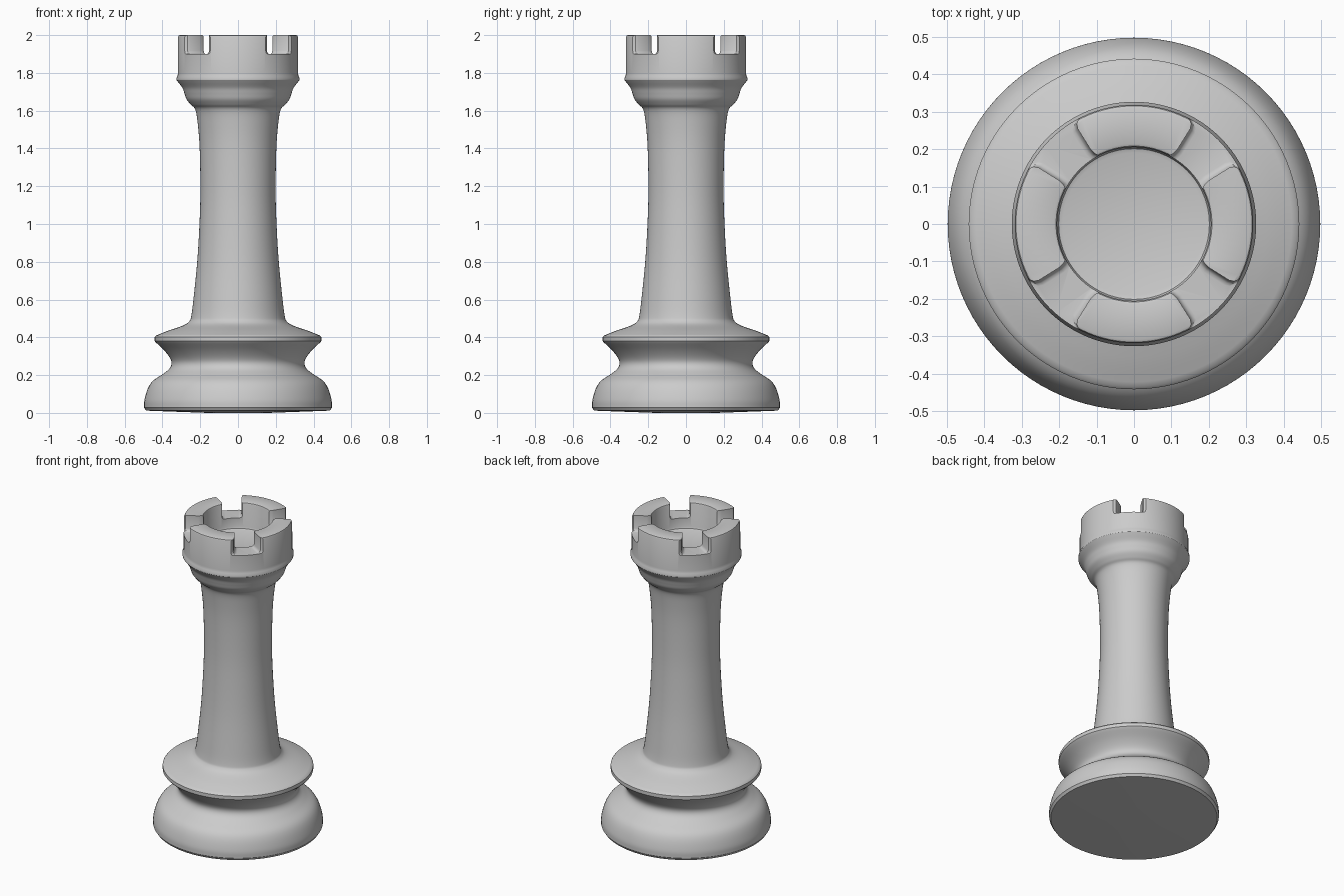
import bpy, bmesh, math
from mathutils import Vector

if "Cube" in bpy.data.objects:
    bpy.data.objects.remove(bpy.data.objects["Cube"], do_unlink=True)

SEGMENTS = 96

# Single matte grey
grey = bpy.data.materials.new("matte grey")
grey.use_nodes = True
COLOUR = (0.6, 0.6, 0.6, 1)
grey.diffuse_color = COLOUR
bsdf = grey.node_tree.nodes["Principled BSDF"]
bsdf.inputs["Base Color"].default_value = COLOUR
bsdf.inputs["Roughness"].default_value = 0.6


def smooth_curve(points, steps=5):
    """Catmull-Rom curve through (radius, height) points."""
    p = [Vector(q) for q in points]
    p = [2 * p[0] - p[1]] + p + [2 * p[-1] - p[-2]]
    out = []
    for a, b, c, d in zip(p, p[1:], p[2:], p[3:]):
        for i in range(steps):
            t = i / steps
            out.append(0.5 * (2 * b + (c - a) * t + (2 * a - 5 * b + 4 * c - d) * t ** 2
                              + (3 * b - a - 3 * c + d) * t ** 3))
    return [tuple(q) for q in out] + [tuple(points[-1])]


def make_object(name, bm):
    bmesh.ops.recalc_face_normals(bm, faces=bm.faces)
    mesh = bpy.data.meshes.new(name)
    bm.to_mesh(mesh)
    bm.free()
    mesh.materials.append(grey)
    ob = bpy.data.objects.new(name, mesh)
    bpy.context.collection.objects.link(ob)
    return ob


def lathe(name, profile):
    """Turn a (radius, height) profile about the z axis."""
    bm = bmesh.new()
    verts = [bm.verts.new((r, 0, z)) for r, z in profile]
    edges = [bm.edges.new(pair) for pair in zip(verts, verts[1:])]
    bmesh.ops.spin(bm, geom=verts + edges, cent=(0, 0, 0), axis=(0, 0, 1),
                   angle=2 * math.pi, steps=SEGMENTS, use_merge=True)
    bmesh.ops.remove_doubles(bm, verts=bm.verts, dist=1e-5)
    return make_object(name, bm)


def select_only(ob):
    bpy.ops.object.select_all(action="DESELECT")
    ob.select_set(True)
    bpy.context.view_layer.objects.active = ob


# Foot: rounded cushion, waist and flared rim
foot = lathe("foot", [(0, 0), (0.16, 0), (0.487, 0.012), (0.494, 0.024)]
             + smooth_curve([(0.497, 0.028), (0.495, 0.07), (0.477, 0.13), (0.45, 0.17),
                             (0.40, 0.204), (0.365, 0.232), (0.352, 0.26), (0.36, 0.29),
                             (0.39, 0.33), (0.437, 0.375)])
             + [(0.441, 0.38), (0.441, 0.402)])

# Column: sloping collar, tapering shaft and flared neck
column = lathe("column", [(0.441, 0.402)]
               + smooth_curve([(0.434, 0.41), (0.37, 0.435), (0.29, 0.463), (0.258, 0.485),
                               (0.247, 0.515), (0.235, 0.61), (0.216, 0.8), (0.204, 1.0),
                               (0.199, 1.18), (0.203, 1.4), (0.213, 1.53), (0.226, 1.605),
                               (0.25, 1.632), (0.272, 1.66), (0.283, 1.69), (0.294, 1.72),
                               (0.316, 1.75), (0.325, 1.762)]))

# Crown: rim, upright wall and shallow cup
crown = lathe("crown", [(0, 1.762), (0.325, 1.762), (0.326, 1.772), (0.32, 1.784), (0.318, 1.8),
                        (0.318, 1.99), (0.315, 1.997), (0.308, 2.0), (0.215, 2.0),
                        (0.208, 1.997), (0.205, 1.99), (0.205, 1.845), (0.201, 1.834),
                        (0.19, 1.83), (0, 1.83)])

# Notch cutter: four flared wedges with rounded lower edges
PLAN = [(0.17, 20), (0.207, 17.5), (0.215, 15.8), (0.23, 14.8), (0.295, 14.4),
        (0.308, 15.2), (0.32, 18), (0.36, 20)]
LAYERS = [(1.9, 0.018), (1.902, 0.010), (1.908, 0.004), (1.918, 0), (2.1, 0)]
bm = bmesh.new()
for k in range(4):
    turn = math.radians(45 + 90 * k)
    rings = []
    for z, inset in LAYERS:
        sides = [(r * math.cos(math.radians(a)), r * math.sin(math.radians(a)) - inset)
                 for r, a in PLAN]
        loop = sides + [(u, -v) for u, v in reversed(sides)]
        rings.append([bm.verts.new((u * math.cos(turn) - v * math.sin(turn),
                                    u * math.sin(turn) + v * math.cos(turn), z))
                      for u, v in loop])
    n = len(rings[0])
    for low, high in zip(rings, rings[1:]):
        for i in range(n):
            j = (i + 1) % n
            bm.faces.new((low[i], low[j], high[j], high[i]))
    bm.faces.new(rings[0])
    bm.faces.new(rings[-1])
cutter = make_object("notch_cutter", bm)
cutter.hide_render = True

cut = crown.modifiers.new("notches", "BOOLEAN")
cut.object = cutter
cut.operation = "DIFFERENCE"
cut.solver = "EXACT"
select_only(crown)
bpy.ops.object.modifier_apply(modifier=cut.name)
bpy.data.objects.remove(cutter, do_unlink=True)

# Soft shading with crisp rims
for ob in (foot, column, crown):
    select_only(ob)
    bpy.ops.object.shade_smooth_by_angle(angle=math.radians(35))
